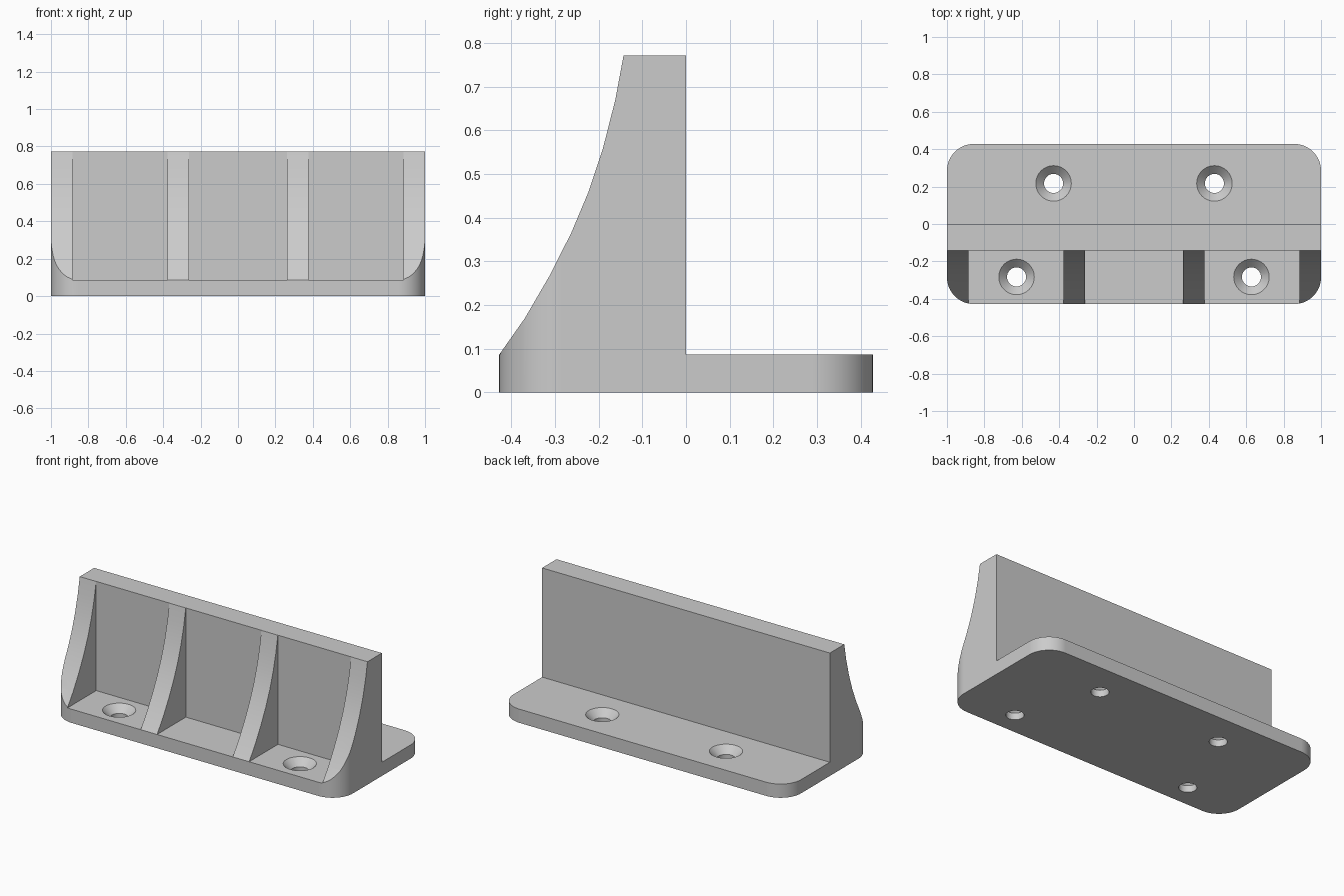
import bpy, bmesh, math
from mathutils import Vector, Matrix

if "Cube" in bpy.data.objects:
    bpy.data.objects.remove(bpy.data.objects["Cube"], do_unlink=True)

HALF_DEPTH = 0.428
PLATE = 0.086      # base plate thickness
WALL = 0.143       # wall thickness and corner radius
TOP = 0.772
RIB = 0.114        # rib thickness


def make_object(name, bm):
    bmesh.ops.recalc_face_normals(bm, faces=bm.faces)
    mesh = bpy.data.meshes.new(name)
    bm.to_mesh(mesh)
    bm.free()
    obj = bpy.data.objects.new(name, mesh)
    bpy.context.collection.objects.link(obj)
    return obj


def prism(name, points, direction):
    """Extrude a closed outline along a direction."""
    bm = bmesh.new()
    face = bm.faces.new([bm.verts.new(p) for p in points])
    made = bmesh.ops.extrude_face_region(bm, geom=[face])["geom"]
    verts = [v for v in made if isinstance(v, bmesh.types.BMVert)]
    bmesh.ops.translate(bm, verts=verts, vec=Vector(direction))
    return make_object(name, bm)


def box(name, lo, hi):
    outline = [(lo[0], lo[1], lo[2]), (hi[0], lo[1], lo[2]),
               (hi[0], hi[1], lo[2]), (lo[0], hi[1], lo[2])]
    return prism(name, outline, (0, 0, hi[2] - lo[2]))


def lathe(name, profile, location, sides=32):
    """Closed solid of revolution about a vertical axis."""
    bm = bmesh.new()
    rings = [[bm.verts.new((r * math.cos(math.tau * i / sides),
                            r * math.sin(math.tau * i / sides), z))
              for i in range(sides)] for r, z in profile]
    for a, b in zip(rings, rings[1:]):
        for i in range(sides):
            j = (i + 1) % sides
            bm.faces.new((a[i], a[j], b[j], b[i]))
    bm.faces.new(rings[0])
    bm.faces.new(rings[-1])
    bm.transform(Matrix.Translation(location))
    return make_object(name, bm)


def combine(target, tool, operation):
    """Apply a boolean and discard the tool."""
    tool.hide_render = True
    bpy.context.view_layer.objects.active = target
    mod = target.modifiers.new("cut", "BOOLEAN")
    mod.operation, mod.solver, mod.object = operation, "EXACT", tool
    bpy.ops.object.modifier_apply(modifier=mod.name)
    bpy.data.objects.remove(tool, do_unlink=True)


# Side profile: plate, upright wall and concave front curve
curve = [(-0.46, 0.04), (-HALF_DEPTH, PLATE), (-0.369, 0.17), (-0.312, 0.268),
         (-0.263, 0.365), (-0.223, 0.46), (-0.19, 0.56), (-0.162, 0.67), (-WALL, TOP)]
side = curve + [(0, TOP), (0, PLATE), (0.5, PLATE), (0.5, -0.1), (-0.46, -0.1)]
bracket = prism("angle_bracket", [(-1.1, y, z) for y, z in side], (2.2, 0, 0))

# Rounded footprint trims the ends and corners
outline = []
for k, (sx, sy) in enumerate([(1, 1), (-1, 1), (-1, -1), (1, -1)]):
    for i in range(13):
        a = math.pi / 2 * (k + i / 12)
        outline.append((sx * (1 - WALL) + WALL * math.cos(a),
                        sy * (HALF_DEPTH - WALL) + WALL * math.sin(a), 0))
combine(bracket, prism("footprint_trim", outline, (0, 0, 1)), "INTERSECT")

# Pockets between the four ribs
inner = 0.263
outer = 1 - RIB
for x0, x1 in [(-outer, -inner - RIB), (-inner, inner), (inner + RIB, outer)]:
    combine(bracket, box("pocket_cutter", (x0, -0.6, PLATE), (x1, 0.001 - WALL, 0.9)),
            "DIFFERENCE")

# Countersunk screw holes
screw = [(0.051, -0.1), (0.051, 0.042), (0.095, PLATE), (0.115, PLATE + 0.02)]
for x, y in [(0.43, 0.217), (0.628, -0.283)]:
    for s in (-1, 1):
        combine(bracket, lathe("screw_hole_cutter", screw, (s * x, y, 0)), "DIFFERENCE")

# Plain grey finish
grey = bpy.data.materials.new("plain_grey")
grey.use_nodes = True
colour = (0.6, 0.6, 0.6, 1)
grey.diffuse_color = colour
grey.node_tree.nodes["Principled BSDF"].inputs["Base Color"].default_value = colour
bracket.data.materials.clear()
bracket.data.materials.append(grey)
for poly in bracket.data.polygons:
    poly.material_index = 0

# Smooth curves with sharp edges and flat large faces
bpy.ops.object.select_all(action="DESELECT")
bracket.select_set(True)
bpy.context.view_layer.objects.active = bracket
bpy.ops.object.shade_smooth_by_angle(angle=math.radians(30))
weighted = bracket.modifiers.new("flat_face_normals", "WEIGHTED_NORMAL")
weighted.keep_sharp = True
